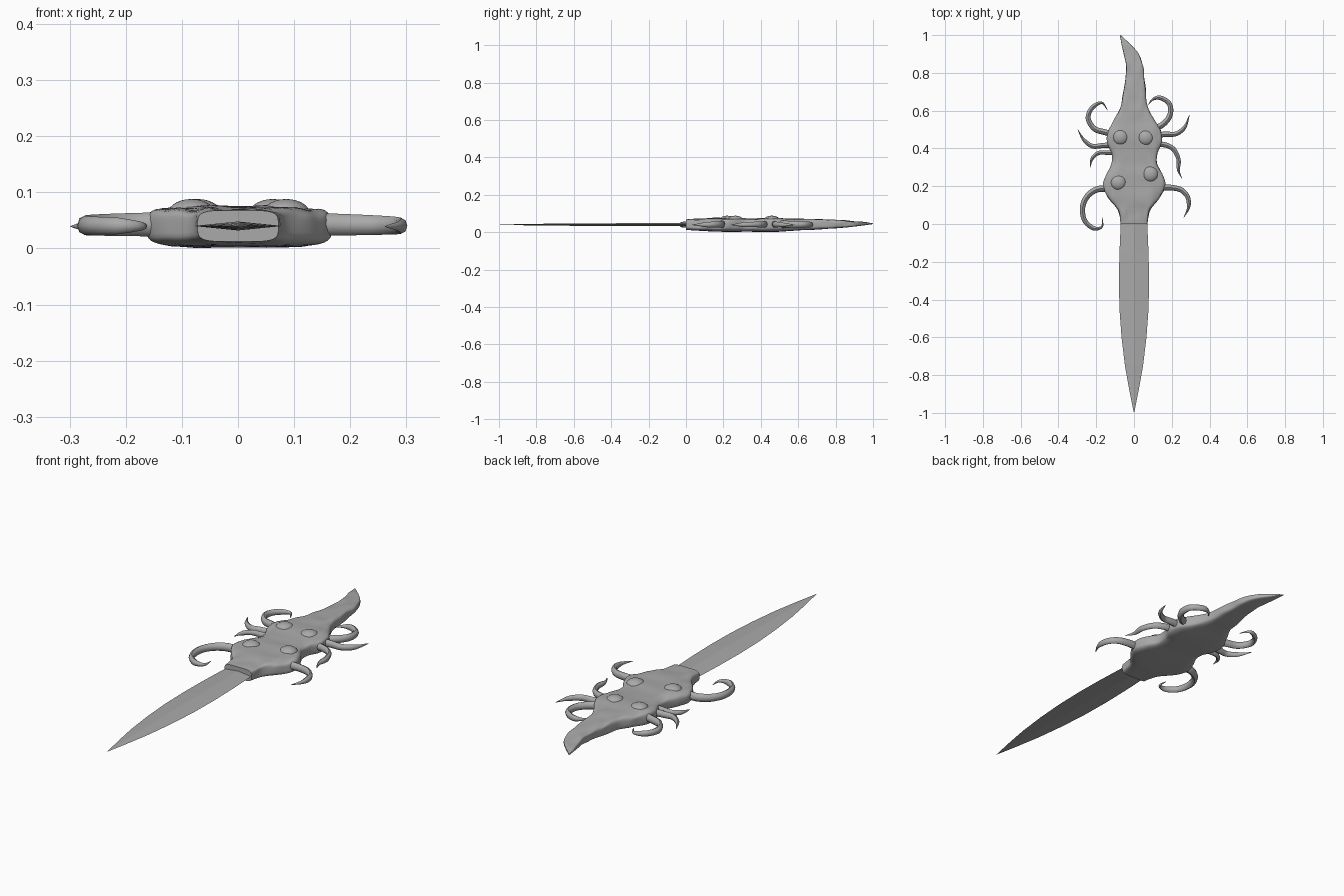
import bpy, bmesh, math
from mathutils import Vector, noise

if "Cube" in bpy.data.objects:
    bpy.data.objects.remove(bpy.data.objects["Cube"])

grey = bpy.data.materials.new("plain grey")
grey.diffuse_color = (0.4, 0.4, 0.4, 1)
grey.use_nodes = True
grey.node_tree.nodes["Principled BSDF"].inputs["Base Color"].default_value = grey.diffuse_color


def spline(pts, t):
    """Catmull-Rom point on a list of tuples, t in 0..1"""
    f = t * (len(pts) - 1)
    i = min(int(f), len(pts) - 2)
    f -= i
    a, b = pts[max(i - 1, 0)], pts[i]
    c, d = pts[i + 1], pts[min(i + 2, len(pts) - 1)]
    return [0.5 * (2 * q + (r - p) * f + (2 * p - 5 * q + 4 * r - s) * f * f
                   + (3 * q - p - 3 * r + s) * f ** 3) for p, q, r, s in zip(a, b, c, d)]


def loft(name, rings, angle):
    """Skin closed rings and cap both ends"""
    bm = bmesh.new()
    rows = [[bm.verts.new(p) for p in ring] for ring in rings]
    n = len(rows[0])
    for a, b in zip(rows, rows[1:]):
        for k in range(n):
            bm.faces.new((a[k], a[(k + 1) % n], b[(k + 1) % n], b[k]))
    bm.faces.new(rows[0])
    bm.faces.new(rows[-1])
    bmesh.ops.recalc_face_normals(bm, faces=bm.faces)
    finish(name, bm, angle)


def finish(name, bm, angle):
    me = bpy.data.meshes.new(name)
    bm.to_mesh(me)
    bm.free()
    me.materials.append(grey)
    ob = bpy.data.objects.new(name, me)
    bpy.context.collection.objects.link(ob)
    bpy.ops.object.select_all(action='DESELECT')
    ob.select_set(True)
    bpy.context.view_layer.objects.active = ob
    if angle:
        bpy.ops.object.shade_smooth_by_angle(angle=math.radians(angle))


# Blade: thin diamond section tapering to a point
blade = [(0.005, 0.07, 0.008), (-0.15, 0.077, 0.008), (-0.3, 0.08, 0.008), (-0.45, 0.077, 0.007),
         (-0.6, 0.066, 0.006), (-0.75, 0.048, 0.005), (-0.88, 0.025, 0.003), (-1.0, 0.0006, 0.0004)]
loft("blade", [[(w, y, .04), (0, y, .04 + h), (-w, y, .04), (0, y, .04 - h)]
               for y, w, h in blade], 0)

# Handle body: (y, left x, right x, bottom z, top z)
body = [(0.0, -.072, .072, .012, .068), (.03, -.075, .075, .010, .070), (.08, -.088, .088, .007, .071),
        (.14, -.138, .138, .004, .073), (.20, -.163, .165, .002, .075), (.26, -.148, .152, .002, .075),
        (.32, -.118, .122, .003, .071), (.37, -.118, .124, .002, .072), (.43, -.142, .148, .001, .075),
        (.49, -.138, .144, .002, .076), (.55, -.108, .108, .006, .073), (.61, -.074, .076, .010, .071),
        (.68, -.060, .064, .013, .069), (.76, -.047, .057, .018, .066), (.84, -.043, .047, .024, .063),
        (.90, -.055, .026, .030, .059), (.95, -.066, -.018, .036, .055), (1.0, -.075, -.071, .043, .047)]
N, M = 40, 110
rings = []
for j in range(M + 1):
    y, l, r, b, t = spline(body, j / M)
    fade = min(1, y / .05, (1 - y) / .15)
    ring = []
    for k in range(N):
        a = 2 * math.pi * (k + .5) / N
        c, s = math.cos(a), math.sin(a)
        u = math.copysign(abs(c) ** .45, c)
        v = math.copysign(abs(s) ** .45, s)
        x = (l + r) / 2 + u * (r - l) / 2
        z = (b + t) / 2 + v * (t - b) / 2
        # shallow wrinkles running along the handle, strongest on top
        w = noise.noise(Vector((x * 38, y * 13, z * 20)))
        z += fade * w * (.0055 if s > 0 else .0015)
        x += fade * noise.noise(Vector((u * 2, y * 16, z * 30))) * .004
        ring.append((x, y, max(z, 0)))
    rings.append(ring)
loft("handle_body", rings, 40)

# Four bulging eyes
for i, (x, y) in enumerate([(-.072, .46), (.062, .457), (-.083, .22), (.086, .264)]):
    bm = bmesh.new()
    bmesh.ops.create_uvsphere(bm, u_segments=24, v_segments=14, radius=1)
    bmesh.ops.scale(bm, vec=(.042, .042, .026), verts=bm.verts)
    bmesh.ops.translate(bm, vec=(x, y, .062), verts=bm.verts)
    finish("eye_%d" % (i + 1), bm, 60)

# Tentacles: plan-view paths, root first, with root radius
tentacles = [
    (.021, [(-.09, .47), (-.15, .485), (-.21, .505), (-.243, .56), (-.222, .615), (-.17, .642), (-.14, .60)]),
    (.019, [(-.10, .42), (-.17, .415), (-.22, .412), (-.265, .445), (-.298, .50)]),
    (.017, [(-.08, .375), (-.14, .378), (-.19, .375), (-.222, .345), (-.232, .30)]),
    (.022, [(-.12, .185), (-.19, .185), (-.245, .15), (-.272, .09), (-.262, .02), (-.215, -.022), (-.17, -.015), (-.168, .035)]),
    (.021, [(.09, .50), (.15, .525), (.19, .575), (.188, .635), (.14, .668), (.10, .66), (.075, .63)]),
    (.020, [(.10, .47), (.17, .475), (.225, .478), (.27, .515), (.294, .58)]),
    (.019, [(.10, .42), (.16, .42), (.21, .395), (.236, .34), (.235, .285), (.255, .24)]),
    (.021, [(.12, .19), (.19, .193), (.25, .18), (.285, .14), (.288, .085), (.262, .033)]),
]
S = 8
for i, (rad, path) in enumerate(tentacles):
    steps = len(path) * 4
    rings = []
    for j in range(steps + 1):
        t = j / steps
        p = Vector(spline(path, t))
        d = (Vector(spline(path, min(t + .01, 1))) - Vector(spline(path, max(t - .01, 0)))).normalized()
        rr = rad * (1 - .45 * t) * min(1, (1 - t) / .3 + .06)
        rings.append([(p.x - d.y * rr * math.cos(2 * math.pi * k / S) * .8,
                       p.y + d.x * rr * math.cos(2 * math.pi * k / S) * .8,
                       .043 - .004 * t + rr * math.sin(2 * math.pi * k / S)) for k in range(S)])
    loft("tentacle_%d" % (i + 1), rings, 50)
